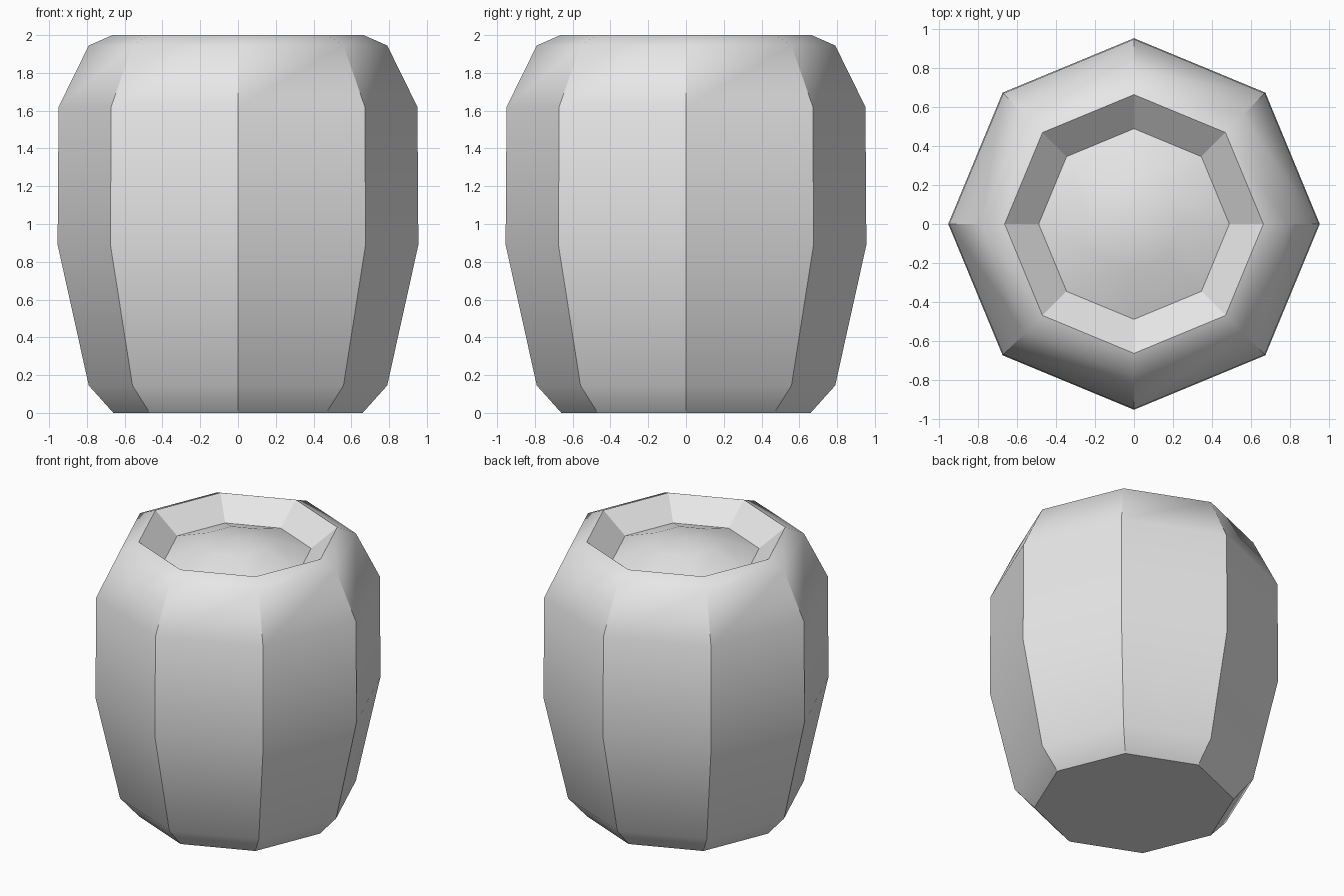
import bpy
import bmesh
from math import cos, sin, pi

cube = bpy.data.objects.get("Cube")
if cube:
    bpy.data.objects.remove(cube)

SIDES = 8
# Radius, height and whether the lengthwise edges above and the ring itself are sharp
PROFILE = [
    (0.66, 0.0, True, True),      # base
    (0.79, 0.145, True, False),   # lower chamfer
    (0.955, 0.89, True, False),   # belly
    (0.95, 1.62, True, False),    # shoulder
    (0.79, 1.945, False, False),  # upper chamfer
    (0.665, 2.0, True, True),     # rim
    (0.49, 1.86, False, True),    # foot of the recess
    (0.24, 1.95, False, False),   # domed lid
]
APEX = 1.98

grey = bpy.data.materials.new("light grey")
grey.use_nodes = True
colour = (0.8, 0.8, 0.8, 1)
grey.diffuse_color = colour
grey.node_tree.nodes["Principled BSDF"].inputs["Base Color"].default_value = colour

bm = bmesh.new()
rings = []
for radius, height, _, _ in PROFILE:
    angles = [2 * pi * i / SIDES for i in range(SIDES)]
    rings.append([bm.verts.new((radius * cos(a), radius * sin(a), height)) for a in angles])

# Walls, rim, recess and lid slopes
for low, high in zip(rings, rings[1:]):
    for i in range(SIDES):
        j = (i + 1) % SIDES
        bm.faces.new((low[i], low[j], high[j], high[i]))

# Flat bottom and lid centre
bm.faces.new(rings[0][::-1])
tip = bm.verts.new((0, 0, APEX))
for i in range(SIDES):
    bm.faces.new((rings[-1][i], rings[-1][(i + 1) % SIDES], tip))

for face in bm.faces:
    face.smooth = True

# Sharp stave edges and ring edges
for k, (_, _, stave_sharp, ring_sharp) in enumerate(PROFILE):
    for i in range(SIDES):
        if ring_sharp:
            bm.edges.get((rings[k][i], rings[k][(i + 1) % SIDES])).smooth = False
        if stave_sharp:
            bm.edges.get((rings[k][i], rings[k + 1][i])).smooth = False

mesh = bpy.data.meshes.new("barrel_body")
bm.to_mesh(mesh)
bm.free()
mesh.materials.append(grey)
barrel = bpy.data.objects.new("barrel_body", mesh)
bpy.context.collection.objects.link(barrel)
